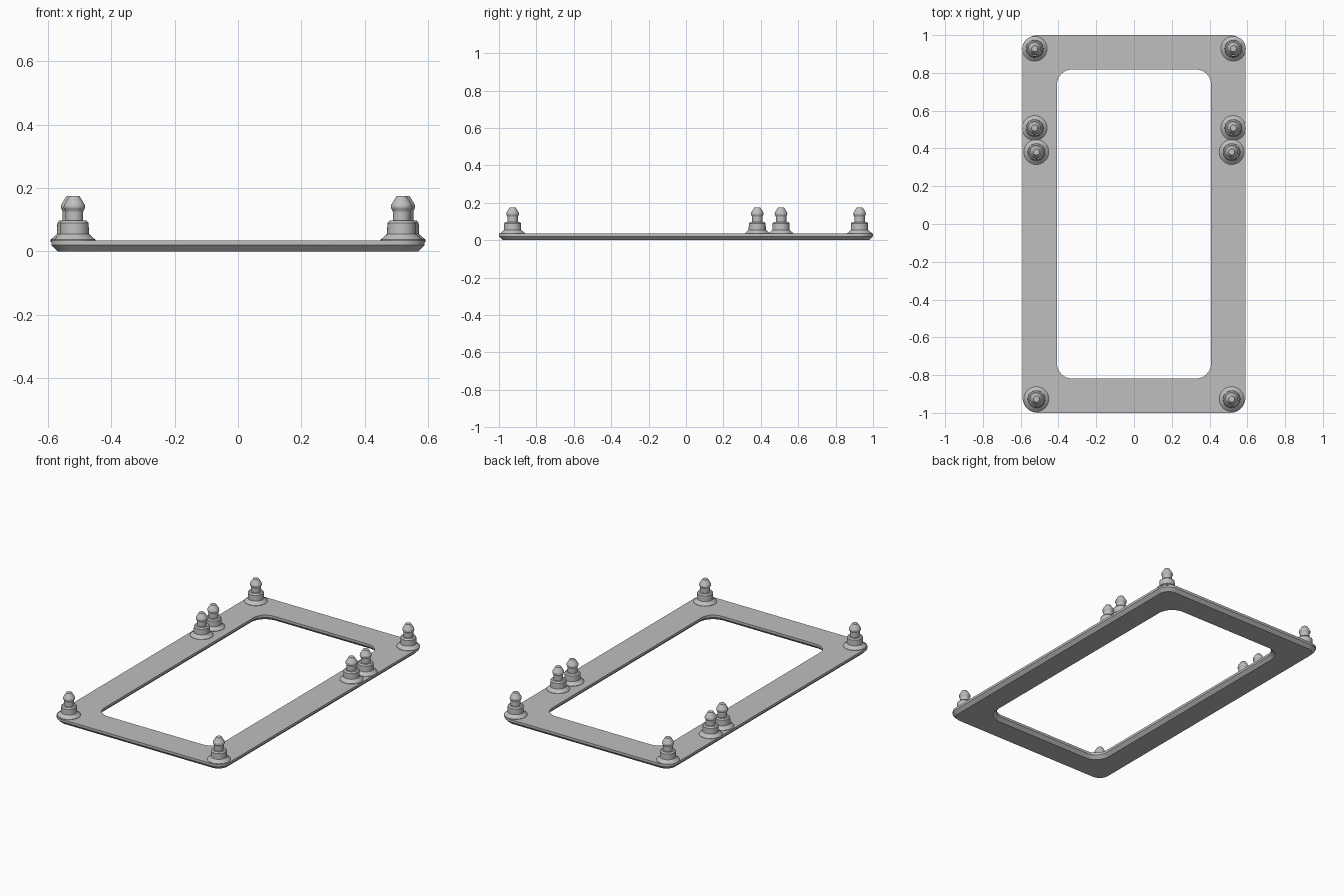
import bpy, bmesh, math

cube = bpy.data.objects.get("Cube")
if cube:
    bpy.data.objects.remove(cube, do_unlink=True)

grey = bpy.data.materials.new("plain grey")
grey.use_nodes = True
colour = (0.52, 0.52, 0.52, 1)
grey.diffuse_color = colour
grey.node_tree.nodes["Principled BSDF"].inputs["Base Color"].default_value = colour


def rounded_loop(bm, half_x, half_y, radius, z, steps=8):
    """Ring of vertices around a rounded rectangle."""
    ring = []
    for quarter, (sx, sy) in enumerate([(1, 1), (-1, 1), (-1, -1), (1, -1)]):
        for i in range(steps + 1):
            a = (quarter + i / steps) * math.pi / 2
            ring.append(bm.verts.new((sx * (half_x - radius) + radius * math.cos(a),
                                      sy * (half_y - radius) + radius * math.sin(a), z)))
    return ring


def bridge(bm, a, b):
    n = len(a)
    for i in range(n):
        j = (i + 1) % n
        bm.faces.new((a[i], a[j], b[j], b[i]))


def finish(bm, name):
    bmesh.ops.recalc_face_normals(bm, faces=bm.faces)
    mesh = bpy.data.meshes.new(name)
    bm.to_mesh(mesh)
    bm.free()
    mesh.materials.append(grey)
    obj = bpy.data.objects.new(name, mesh)
    bpy.context.collection.objects.link(obj)
    bpy.ops.object.select_all(action='DESELECT')
    obj.select_set(True)
    bpy.context.view_layer.objects.active = obj
    bpy.ops.object.shade_smooth_by_angle(angle=math.radians(20))
    return obj


# Flat frame: rounded rectangle ring, chamfered along its lower edges
TOP, CHAMFER = 0.035, 0.02
bm = bmesh.new()
sections = [
    (0.59, 1.0, 0.08, TOP),
    (0.59, 1.0, 0.08, CHAMFER),
    (0.59 - CHAMFER, 1.0 - CHAMFER, 0.06, 0),
    (0.408 + CHAMFER, 0.818 + CHAMFER, 0.1, 0),
    (0.408, 0.818, 0.08, CHAMFER),
    (0.408, 0.818, 0.08, TOP),
]
rings = [rounded_loop(bm, *s) for s in sections]
for i, ring in enumerate(rings):
    bridge(bm, ring, rings[(i + 1) % len(rings)])
finish(bm, "frame")

# Peg: flared foot, collar, narrow neck and tapered head (radius, height)
PROFILE = [(0.066, 0.03), (0.066, 0.037), (0.046, 0.055), (0.045, 0.09), (0.038, 0.098),
           (0.028, 0.098), (0.028, 0.126), (0.034, 0.138), (0.033, 0.147), (0.016, 0.175)]


def peg(name, x, y, sides=32):
    bm = bmesh.new()
    loops = [[bm.verts.new((r * math.cos(i * math.tau / sides),
                            r * math.sin(i * math.tau / sides), z))
              for i in range(sides)] for r, z in PROFILE]
    for low, high in zip(loops, loops[1:]):
        bridge(bm, low, high)
    bm.faces.new(loops[0])
    bm.faces.new(loops[-1])
    finish(bm, name).location = (x, y, 0)


# Four pegs along each long side
for side, sign in (("left", 1), ("right", -1)):
    for place, x, y in (("back", 0.526, 0.928), ("upper_middle", 0.526, 0.508),
                        ("lower_middle", 0.517, 0.381), ("front", 0.517, -0.927)):
        peg(f"{side}_{place}_peg", sign * x, y)
